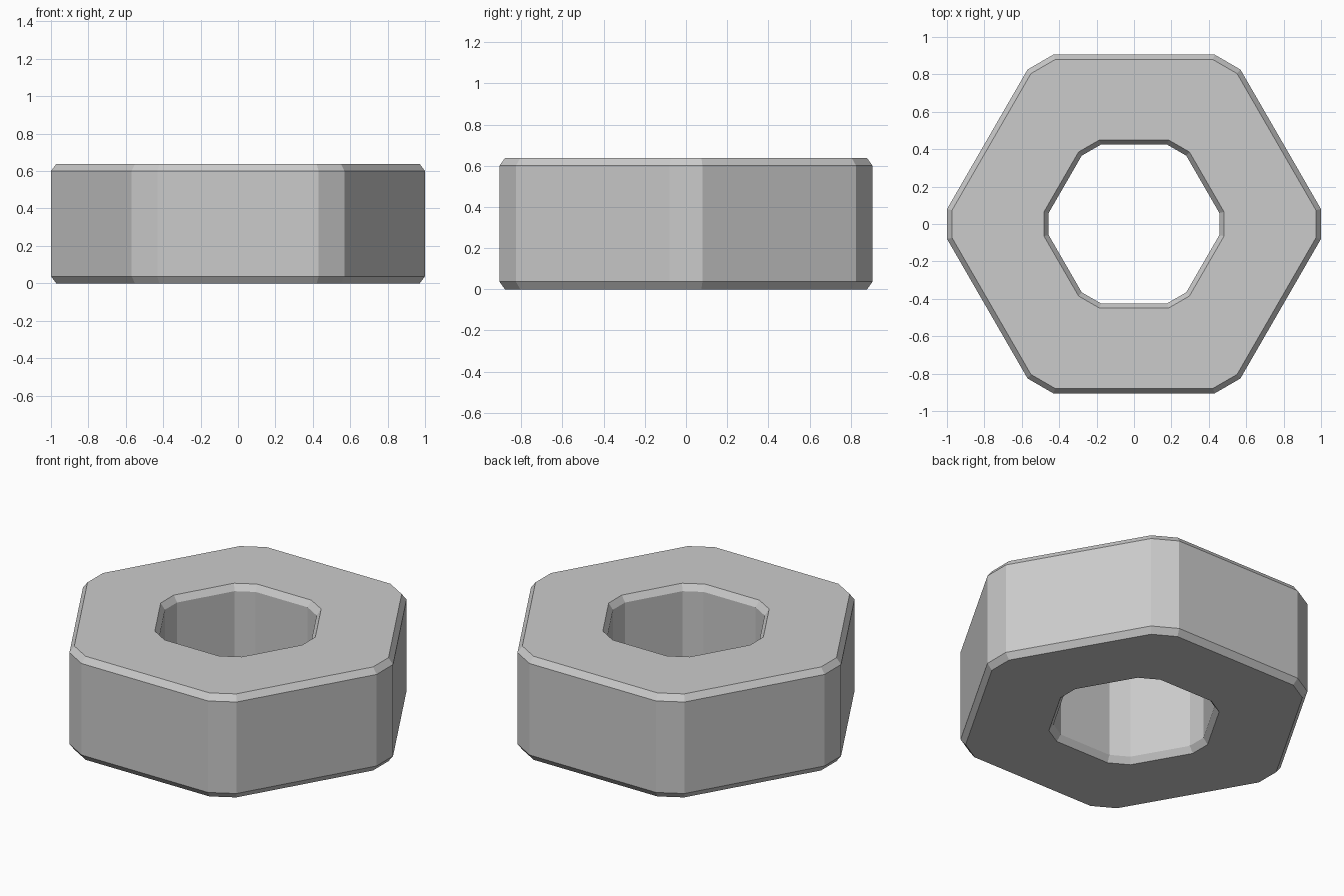
import bpy, bmesh
from math import radians, sin, cos

if "Cube" in bpy.data.objects:
    bpy.data.objects.remove(bpy.data.objects["Cube"])

H, C = 0.637, 0.037           # height and chamfer height
# closed cross-section: (radius, z, half angle of the clipped corner)
profile = [
    (1.003, C, 4.55), (1.003, H - C, 4.55),        # outer wall
    (0.975, H, 4.4), (0.486, H, 7.6),              # top face
    (0.460, H - C, 7.4), (0.460, C, 7.4),          # hole wall
    (0.486, 0, 7.6), (0.975, 0, 4.4),              # bottom face
]

def ring(bm, r, z, half):
    """Hexagon with clipped corners."""
    angles = [radians(60 * k + s * half) for k in range(6) for s in (-1, 1)]
    return [bm.verts.new((r * cos(a), r * sin(a), z)) for a in angles]

# hex nut: bridge the rings around the cross-section
bm = bmesh.new()
rings = [ring(bm, *p) for p in profile]
for i, a in enumerate(rings):
    b = rings[(i + 1) % len(rings)]
    for j in range(12):
        k = (j + 1) % 12
        bm.faces.new((a[j], a[k], b[k], b[j]))
bmesh.ops.recalc_face_normals(bm, faces=bm.faces)
mesh = bpy.data.meshes.new("hex_nut")
bm.to_mesh(mesh)
bm.free()
bpy.context.collection.objects.link(bpy.data.objects.new("hex_nut", mesh))
